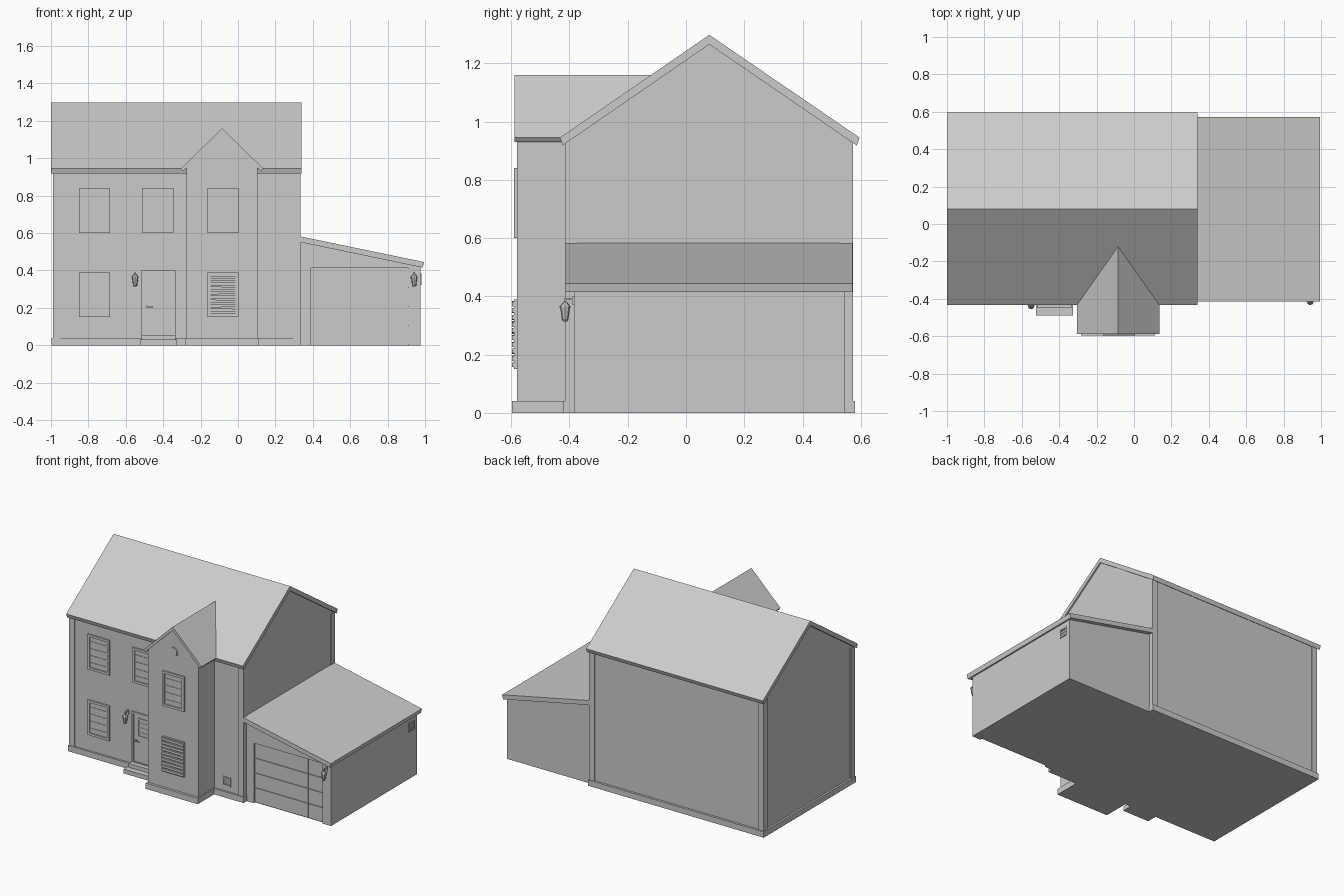
import bpy, bmesh, math
from mathutils import Matrix, Vector

cube = bpy.data.objects.get("Cube")
if cube:
    bpy.data.objects.remove(cube, do_unlink=True)

grey = bpy.data.materials.new("plain grey")
grey.use_nodes = True
COLOR = (0.6, 0.6, 0.6, 1)
grey.diffuse_color = COLOR
grey.node_tree.nodes["Principled BSDF"].inputs["Base Color"].default_value = COLOR


def finish(name, bm):
    bmesh.ops.recalc_face_normals(bm, faces=bm.faces)
    mesh = bpy.data.meshes.new(name)
    bm.to_mesh(mesh)
    bm.free()
    mesh.materials.append(grey)
    obj = bpy.data.objects.new(name, mesh)
    bpy.context.collection.objects.link(obj)
    return obj


def add_box(bm, x0, x1, y0, y1, z0, z1, roll=0):
    center = Vector(((x0 + x1) / 2, (y0 + y1) / 2, (z0 + z1) / 2))
    matrix = (Matrix.Translation(center) @ Matrix.Rotation(roll, 4, 'Y')
              @ Matrix.Diagonal((x1 - x0, y1 - y0, z1 - z0, 1)))
    bmesh.ops.create_cube(bm, size=1, matrix=matrix)


def boxes(name, *items):
    bm = bmesh.new()
    for item in items:
        add_box(bm, *item)
    return finish(name, bm)


def prism(name, profile, axis, start, end):
    """Extrude a (y, z) profile along x, or an (x, z) profile along y."""
    bm = bmesh.new()
    place = (lambda p: (start, p[0], p[1])) if axis == 'x' else (lambda p: (p[0], start, p[1]))
    face = bm.faces.new([bm.verts.new(place(p)) for p in profile])
    new = bmesh.ops.extrude_face_region(bm, geom=[face])["geom"]
    step = Vector((end - start, 0, 0)) if axis == 'x' else Vector((0, end - start, 0))
    bmesh.ops.translate(bm, vec=step, verts=[v for v in new if isinstance(v, bmesh.types.BMVert)])
    return finish(name, bm)


def frame_boxes(x0, x1, z0, z1, front, back, w):
    return [(x0, x0 + w, front, back, z0, z1), (x1 - w, x1, front, back, z0, z1),
            (x0 + w, x1 - w, front, back, z0, z0 + w), (x0 + w, x1 - w, front, back, z1 - w, z1)]


def window(name, x0, z0, wall, width=0.165, height=0.24, bars=4):
    """Framed window with thin horizontal bars in front of the pane."""
    x1, z1, w = x0 + width, z0 + height, 0.016
    parts = frame_boxes(x0, x1, z0, z1, wall - 0.011, wall + 0.01, w)
    parts.append((x0 + w, x1 - w, wall - 0.003, wall + 0.01, z0 + w, z1 - w))
    for i in range(1, bars + 1):
        z = z0 + height * i / (bars + 1)
        parts.append((x0 + w, x1 - w, wall - 0.006, wall, z - 0.002, z + 0.002))
    boxes(name, *parts)


def vent(name, wall, x0, z0, size=0.062):
    """Square grille with slats, facing the front."""
    parts = frame_boxes(x0, x0 + size, z0, z0 + size, wall - 0.005, wall + 0.003, 0.009)
    for i in range(1, 4):
        z = z0 + size * i / 4
        parts.append((x0, x0 + size, wall - 0.003, wall + 0.003, z - 0.003, z + 0.003))
    return boxes(name, *parts)


def lantern(name, x, wall):
    """Tapered lamp hanging from a wall arm."""
    bm = bmesh.new()
    y = wall - 0.03
    for low, high, z0, z1 in ((0.007, 0.012, 0.314, 0.322), (0.011, 0.017, 0.322, 0.362),
                              (0.019, 0.019, 0.362, 0.367), (0.017, 0.006, 0.367, 0.382)):
        bmesh.ops.create_cone(bm, cap_ends=True, segments=8, radius1=low, radius2=high,
                              depth=z1 - z0, matrix=Matrix.Translation((x, y, (z0 + z1) / 2)))
    add_box(bm, x - 0.003, x + 0.003, y - 0.003, wall, 0.387, 0.393)
    add_box(bm, x - 0.003, x + 0.003, y - 0.003, y + 0.003, 0.378, 0.393)
    add_box(bm, x - 0.008, x + 0.008, wall - 0.005, wall + 0.002, 0.37, 0.4)
    finish(name, bm)


# Main house: gabled walls, corner piers, plinth and roof
RIDGE_Y = 0.08
prism("house_walls", [(-0.407, 0), (0.565, 0), (0.565, 0.94), (RIDGE_Y, 1.27), (-0.407, 0.94)],
      'x', -0.983, 0.33)
for side, x0 in (("right", -0.99), ("left", 0.293)):
    boxes("corner_piers_" + side, (x0, x0 + 0.04, -0.415, -0.375, 0, 0.93),
          (x0, x0 + 0.04, 0.533, 0.573, 0, 0.93))
boxes("house_plinth", (-0.996, 0.336, -0.42, 0.58, 0, 0.04))
prism("main_roof", [(-0.433, 0.945), (RIDGE_Y, 1.298), (0.596, 0.945), (0.586, 0.918),
                    (RIDGE_Y, 1.265), (-0.424, 0.918)], 'x', -1.0, 0.34)

# Front bay: gabled walls, plinth, roof and round vent
BAY_X, BAY_Y = -0.085, -0.58
prism("bay_walls", [(-0.275, 0), (0.105, 0), (0.105, 0.95), (BAY_X, 1.14), (-0.275, 0.95)],
      'y', BAY_Y, -0.39)
boxes("bay_plinth", (-0.283, 0.113, -0.597, -0.4, 0, 0.04))
prism("bay_roof", [(-0.305, 0.945), (BAY_X, 1.16), (0.135, 0.945), (0.124, 0.93),
                   (BAY_X, 1.136), (-0.294, 0.93)], 'y', -0.588, -0.11)
bm = bmesh.new()
TURN = Matrix.Rotation(math.pi / 2, 4, 'X')
for radius, depth in ((0.036, 0.004), (0.029, 0.008)):
    bmesh.ops.create_cone(bm, cap_ends=True, segments=24, radius1=radius, radius2=radius,
                          depth=depth, matrix=Matrix.Translation((BAY_X, BAY_Y, 0.985)) @ TURN)
finish("round_gable_vent", bm)

# Windows and the slatted shutter
window("upper_window_outer", -0.85, 0.60, -0.407)
window("upper_window_inner", -0.51, 0.60, -0.407)
window("lower_window", -0.85, 0.15, -0.407)
window("bay_window", -0.162, 0.60, BAY_Y)
window("bay_lower_window", -0.162, 0.15, BAY_Y, bars=0)
slats = []
for i in range(10):
    z = 0.165 + i * 0.0233
    slats.append((-0.163, 0.004, -0.598, -0.588, z - 0.008, z + 0.008, 0.025 * math.sin(i * 2.3)))
boxes("bay_shutter", *slats)

# Front door, handle and steps
door = frame_boxes(-0.515, -0.335, 0.05, 0.40, -0.417, -0.4, 0.012)
door.append((-0.503, -0.347, -0.411, -0.4, 0.062, 0.388))
door += frame_boxes(-0.475, -0.375, 0.235, 0.365, -0.415, -0.405, 0.01)
for i in range(1, 4):
    door.append((-0.465, -0.385, -0.413, -0.405, 0.235 + i * 0.0325, 0.239 + i * 0.0325))
boxes("front_door", *door)
boxes("door_handle", (-0.488, -0.455, -0.424, -0.419, 0.203, 0.209),
      (-0.488, -0.48, -0.42, -0.405, 0.199, 0.213))
boxes("door_steps", (-0.525, -0.325, -0.49, -0.4, 0, 0.03),
      (-0.515, -0.335, -0.45, -0.4, 0.03, 0.056))

# Garage: walls, framed front opening, sectional door and lean-to roof
G0, G1 = 0.33, 0.975
boxes_front = [(G0, 0), (0.39, 0), (0.39, 0.412), (0.91, 0.412), (0.91, 0),
               (G1, 0), (G1, 0.43), (G0, 0.565)]
prism("garage_front_frame", boxes_front, 'y', -0.385, -0.37)
prism("garage_walls", [(G0, 0), (G1, 0), (G1, 0.43), (G0, 0.565)], 'y', -0.37, 0.545)
panels = []
for i in range(4):
    z = 0.006 + i * 0.1015
    for x0, x1 in ((0.392, 0.797), (0.8, 0.908)):
        panels.append((x0, x1, -0.378, -0.365, z, z + 0.098))
boxes("garage_door", *panels)
prism("garage_roof", [(0.325, 0.584), (0.995, 0.445), (0.988, 0.415), (0.325, 0.553)],
      'y', -0.415, 0.572)

# Wall vents and lanterns
vent("front_wall_vent", -0.407, 0.17, 0.075)
side_vent = vent("garage_side_vent", 0, -0.031, 0.322)
side_vent.rotation_euler.z = math.pi / 2
side_vent.location = (G1, 0.487, 0)
lantern("door_lantern", -0.55, -0.407)
lantern("garage_lantern", 0.942, -0.385)
